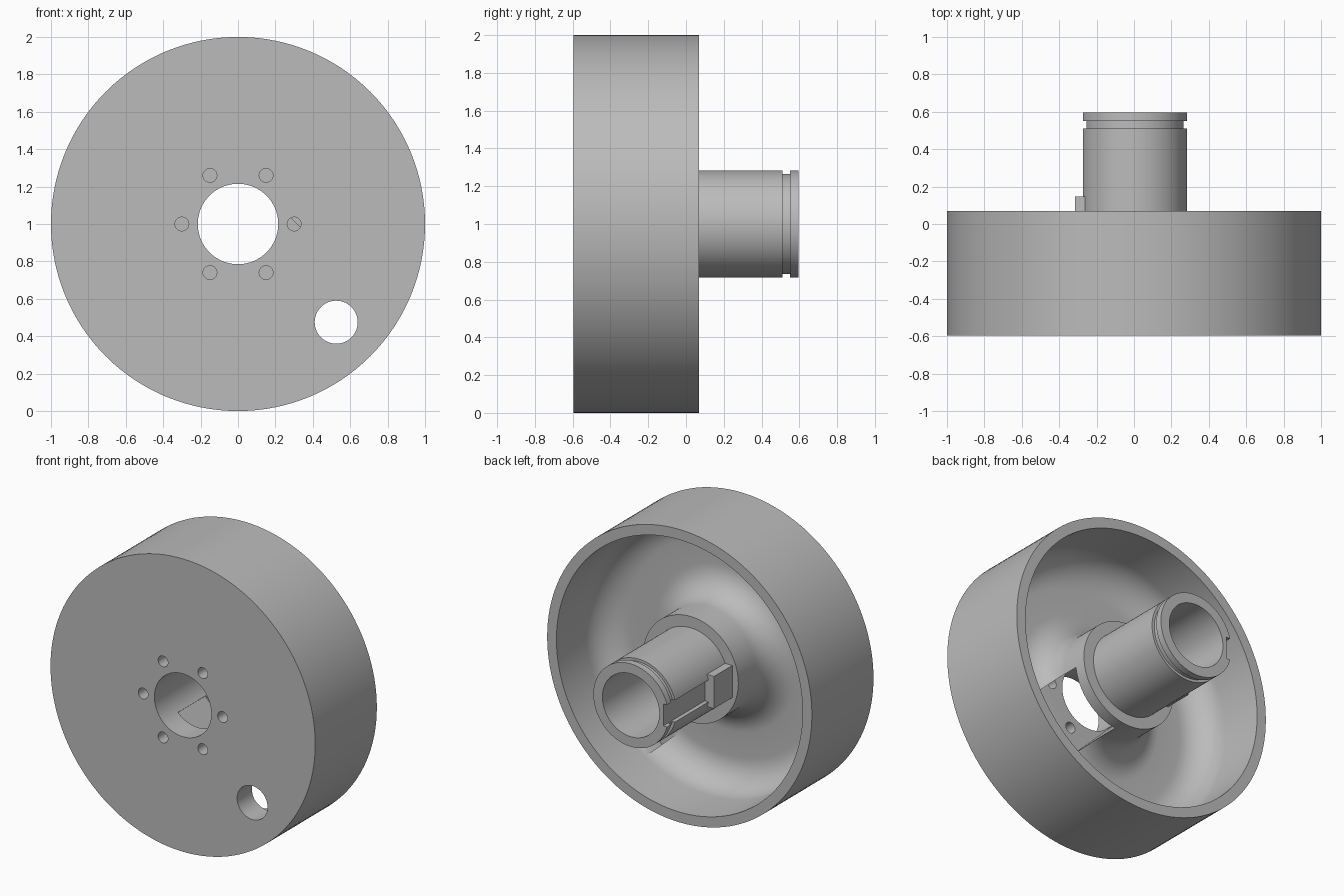
import bpy, bmesh, math
from mathutils import Matrix, Vector

if "Cube" in bpy.data.objects:
    bpy.data.objects.remove(bpy.data.objects["Cube"], do_unlink=True)

AXIS = Vector((0, 0, 1))      # the wheel axis runs along y at this height
FRONT, RIM, FLOOR, COLLAR, END = -0.595, 0.07, -0.435, -0.05, 0.595

steel = bpy.data.materials.new("plain grey")
steel.use_nodes = True
grey = (0.5, 0.5, 0.5, 1)
steel.diffuse_color = grey
steel.node_tree.nodes["Principled BSDF"].inputs["Base Color"].default_value = grey


def finish(name, bm):
    bmesh.ops.recalc_face_normals(bm, faces=bm.faces)
    mesh = bpy.data.meshes.new(name)
    bm.to_mesh(mesh)
    bm.free()
    mesh.materials.append(steel)
    obj = bpy.data.objects.new(name, mesh)
    bpy.context.collection.objects.link(obj)
    return obj


def lathe(name, profile, steps=128):
    """Turn a closed (radius, y) outline around the wheel axis."""
    bm = bmesh.new()
    verts = [bm.verts.new((r, y, AXIS.z)) for r, y in profile]
    edges = [bm.edges.new((v, verts[i - 1])) for i, v in enumerate(verts)]
    bmesh.ops.spin(bm, geom=verts + edges, cent=AXIS, axis=(0, 1, 0),
                   angle=math.tau, steps=steps, use_merge=True)
    bmesh.ops.remove_doubles(bm, verts=bm.verts, dist=1e-5)
    return finish(name, bm)


def box(name, low, high, turn=0):
    """Box given by corners relative to the axis, turned about the axis."""
    low, high = Vector(low), Vector(high)
    bm = bmesh.new()
    bmesh.ops.create_cube(bm, size=1, matrix=Matrix.Translation(AXIS)
                          @ Matrix.Rotation(turn, 4, 'Y')
                          @ Matrix.Translation((low + high) / 2)
                          @ Matrix.Diagonal((*(high - low), 1)))
    return finish(name, bm)


def rod(name, radius, x, z, y0, y1, segments):
    bm = bmesh.new()
    bmesh.ops.create_cone(bm, cap_ends=True, segments=segments, radius1=radius,
                          radius2=radius, depth=y1 - y0,
                          matrix=Matrix.Translation(AXIS + Vector((x, (y0 + y1) / 2, z)))
                          @ Matrix.Rotation(math.pi / 2, 4, 'X'))
    return finish(name, bm)


def select(obj):
    bpy.ops.object.select_all(action='DESELECT')
    obj.select_set(True)
    bpy.context.view_layer.objects.active = obj


def cut(target, cutter):
    mod = target.modifiers.new("cut", 'BOOLEAN')
    mod.operation, mod.solver, mod.object = 'DIFFERENCE', 'EXACT', cutter
    select(target)
    bpy.ops.object.modifier_apply(modifier=mod.name)
    bpy.data.objects.remove(cutter, do_unlink=True)


def fillet(r, y, radius, start, steps=12):
    """Quarter arc running clockwise in the (radius, y) plane."""
    angles = [math.radians(start - 90 * i / steps) for i in range(steps + 1)]
    return [(r + radius * math.cos(a), y + radius * math.sin(a)) for a in angles]


# Drum, web, hub and hollow shaft as one turned body
BORE, SHAFT, HUB, WALL, ROUND = 0.215, 0.283, 0.36, 0.93, 0.2
outline = [(BORE, FRONT), (1, FRONT), (1, RIM), (WALL, RIM)]
outline += fillet(WALL - ROUND, FLOOR + ROUND, ROUND, 0)
outline += fillet(HUB + ROUND, FLOOR + ROUND, ROUND, -90)
outline += [(HUB, COLLAR), (SHAFT, COLLAR), (SHAFT, 0.51), (0.265, 0.51),
            (0.265, 0.55), (SHAFT, 0.55), (SHAFT, END), (BORE, END)]
wheel = lathe("wheel_body", outline)

# Radial slot through the hub and the web fillets
cut(wheel, box("slot_cutter", (0, -0.43, -0.222), (0.9, -0.13, 0.222), math.pi / 4))

# Handle hole, bolt holes and keyway
cut(wheel, rod("handle_cutter", 0.115, 0.525, -0.525, FRONT - 0.1, 0.05, 48))
for i in range(6):
    a = i * math.pi / 3
    cut(wheel, rod("bolt_cutter", 0.037, 0.3 * math.cos(a), 0.3 * math.sin(a),
                   FRONT - 0.1, -0.25, 24))
cut(wheel, box("keyway_cutter", (-0.4, 0.0, -0.075), (-0.245, END + 0.1, 0.075)))

select(wheel)
bpy.ops.object.shade_smooth_by_angle(angle=math.radians(30))

# Key block beside the shaft
box("key_block", (-0.315, COLLAR - 0.01, -0.11), (-0.24, 0.147, 0.11))
